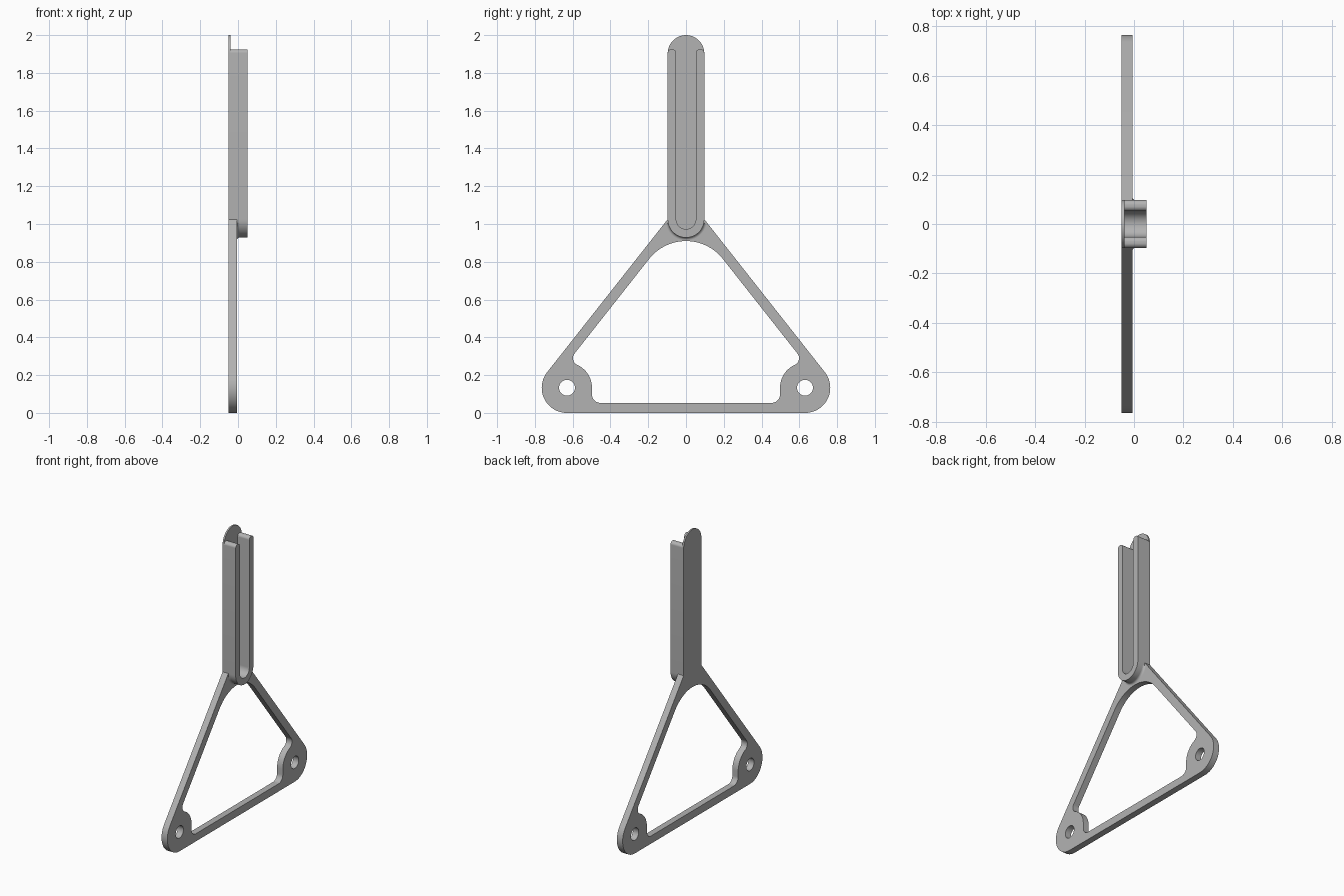
import bpy, bmesh, math
from mathutils import Vector

if "Cube" in bpy.data.objects:
    bpy.data.objects.remove(bpy.data.objects["Cube"])

grey = bpy.data.materials.new("grey")
grey.diffuse_color = (0.45, 0.45, 0.45, 1)
grey.use_nodes = True
grey.node_tree.nodes["Principled BSDF"].inputs["Base Color"].default_value = grey.diffuse_color


def rounded(corners):
    """Outline in (y, z) from corners given as (y, z, radius)."""
    out = []
    n = len(corners)
    for i, (y, z, r) in enumerate(corners):
        p = Vector((y, z))
        if r == 0:
            out.append(p)
            continue
        a = (Vector(corners[i - 1][:2]) - p).normalized()
        b = (Vector(corners[(i + 1) % n][:2]) - p).normalized()
        half = a.angle(b) / 2
        centre = p + (a + b).normalized() * r / math.sin(half)
        start = p + a * r / math.tan(half) - centre
        end = p + b * r / math.tan(half) - centre
        sweep = math.atan2(start.x * end.y - start.y * end.x, start.dot(end))
        steps = max(4, round(abs(sweep) / math.radians(6)))
        for k in range(steps + 1):
            t = sweep * k / steps
            c, s = math.cos(t), math.sin(t)
            out.append(centre + Vector((start.x * c - start.y * s, start.x * s + start.y * c)))
    return [p for i, p in enumerate(out) if (p - out[i - 1]).length > 1e-4]


def mirrored(right):
    """Close a right-hand run of corners with its mirror image."""
    return right + [(-y, z, r) for y, z, r in reversed(right) if y > 1e-6]


def circle(y, z, r, n=40):
    return [Vector((y + r * math.cos(i * math.tau / n), z + r * math.sin(i * math.tau / n)))
            for i in range(n)]


def finish(name, bm):
    bmesh.ops.remove_doubles(bm, verts=bm.verts, dist=1e-5)
    bmesh.ops.recalc_face_normals(bm, faces=bm.faces)
    me = bpy.data.meshes.new(name)
    bm.to_mesh(me)
    bm.free()
    me.materials.append(grey)
    ob = bpy.data.objects.new(name, me)
    bpy.context.collection.objects.link(ob)
    bpy.ops.object.select_all(action='DESELECT')
    ob.select_set(True)
    bpy.context.view_layer.objects.active = ob
    bpy.ops.object.shade_smooth_by_angle(angle=math.radians(30))
    return ob


def plate(name, loops, x0, x1):
    """Flat plate with holes: first loop is the outline, the rest are holes."""
    bm = bmesh.new()
    edges = []
    for loop in loops:
        vs = [bm.verts.new((x0, p.x, p.y)) for p in loop]
        edges += [bm.edges.new((v, vs[i - 1])) for i, v in enumerate(vs)]
    bmesh.ops.triangle_fill(bm, edges=edges, use_beauty=True, use_dissolve=False)
    ext = bmesh.ops.extrude_face_region(bm, geom=bm.faces[:], use_keep_orig=True)
    verts = [g for g in ext["geom"] if isinstance(g, bmesh.types.BMVert)]
    bmesh.ops.translate(bm, verts=verts, vec=(x1 - x0, 0, 0))
    return finish(name, bm)


W, Z0 = 0.097, 0.928          # handle half width and lower end
BACK, FLOOR, FACE, FRONT = -0.05, -0.039, -0.006, 0.05

# Triangular frame with bosses, large opening and two bolt holes
outer = mirrored([(0.905, 0, 0.133), (W, Z0 + W, 0), (W, Z0, W)])
opening = mirrored([(0, 1.0625, 0.248), (0.621, 0.275, 0.04), (0.498, 0.2175, 0.131),
                    (0.498, 0.053, 0.045)])
plate("triangle_frame",
      [rounded(outer), rounded(opening), circle(0.63, 0.133, 0.042), circle(-0.63, 0.133, 0.042)],
      BACK, FACE)

# Thin round-ended backing of the handle
plate("handle_back", [rounded(mirrored([(W, Z0, W), (W, 2.0, W)]))], BACK, FLOOR)

# U-shaped channel wall, open at the top
t = 0.045
channel = mirrored([(W, Z0, W), (W, 1.925, 0.02), (W - t, 1.925, 0.02), (W - t, Z0 + t, W - t)])
plate("channel_wall", [rounded(channel)], FLOOR, FRONT)

# Concave fillet where the channel meets the frame
bm = bmesh.new()
R, rows = 0.014, []
for i in range(31):
    a = math.radians(-12 - 156 * i / 30)
    row = []
    for k in range(6):
        b = math.radians(90 * k / 5)
        rad = W + R - R * math.sin(b)
        row.append(bm.verts.new((FACE + R - R * math.cos(b),
                                 rad * math.cos(a), Z0 + W + rad * math.sin(a))))
    rows.append(row)
for r0, r1 in zip(rows, rows[1:]):
    for k in range(5):
        bm.faces.new((r0[k], r0[k + 1], r1[k + 1], r1[k]))
fillet = finish("channel_fillet", bm)
if fillet.data.polygons[75].normal.x < 0:
    fillet.data.flip_normals()
